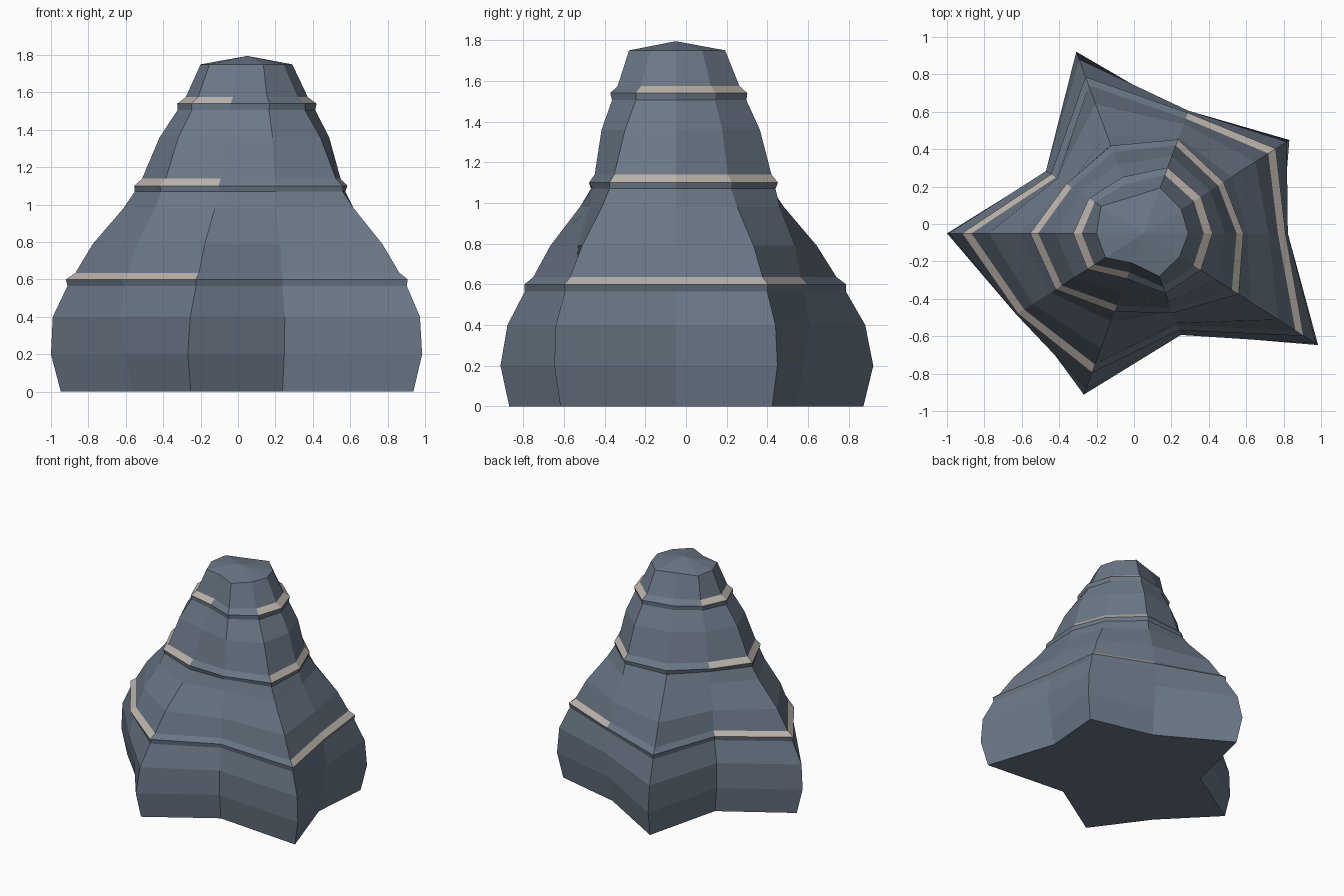
import bpy, bmesh, math

if "Cube" in bpy.data.objects:
    bpy.data.objects.remove(bpy.data.objects["Cube"])

CX, CY, SQUASH, SIDES = 0.05, -0.05, 0.88, 10

# star-shaped cross-sections: height -> radius at every 36 degrees
KEYS = [
    (0.20, [.74, .965, .75, 1.16, .64, 1.05, .80, 1.03, .64, 1.155]),
    (0.60, [.76, .875, .77, 1.00, .61, .97, .83, .89, .62, 1.06]),
    (1.10, [.535, .53, .60, .56, .51, .605, .58, .50, .51, .63]),
    (1.54, [.37, .38, .42, .36, .36, .375, .37, .29, .385, .38]),
    (1.75, [.24, .25, .29, .23, .28, .25, .25, .19, .275, .24]),
]
# rings: height, scale, radial offset (small ledges at the three bands)
RINGS = [(0, .95, 0), (.2, 1, 0), (.4, 1.03, 0), (.565, 1, -.015), (.6, 1, 0),
         (.635, 1, -.025), (.79, 1, -.005), (.98, 1, -.03), (1.07, 1, -.025),
         (1.10, 1, 0), (1.14, 1, -.022), (1.36, 1, 0), (1.505, 1, -.02),
         (1.54, 1, 0), (1.575, 1, -.025), (1.75, 1, 0)]
BAND_RINGS = {4, 9, 13}
BAND_SECTORS = {4, 5, 6, 9, 0, 1}


def radius(z, k):
    if z <= KEYS[0][0]:
        return KEYS[0][1][k]
    for (z0, a), (z1, b) in zip(KEYS, KEYS[1:]):
        if z <= z1:
            t = (z - z0) / (z1 - z0)
            return a[k] + (b[k] - a[k]) * t
    return KEYS[-1][1][k]


def material(name, color):
    m = bpy.data.materials.new(name)
    m.diffuse_color = (*color, 1)
    m.use_nodes = True
    m.node_tree.nodes["Principled BSDF"].inputs["Base Color"].default_value = m.diffuse_color
    return m


# rock tower body lofted through the rings
bm = bmesh.new()
loops = []
for z, scale, off in RINGS:
    ring = []
    for k in range(SIDES):
        a = math.tau * k / SIDES
        r = radius(z, k) * scale + off
        ring.append(bm.verts.new((CX + r * math.cos(a),
                                  CY + SQUASH * r * math.sin(a), z)))
    loops.append(ring)

for i in range(len(loops) - 1):
    for k in range(SIDES):
        n = (k + 1) % SIDES
        f = bm.faces.new((loops[i][k], loops[i][n], loops[i + 1][n], loops[i + 1][k]))
        # pale strata bands on two opposite flanks
        f.material_index = int(i in BAND_RINGS and k in BAND_SECTORS)

# flat base and shallow pointed cap
bm.faces.new(list(reversed(loops[0])))
apex = bm.verts.new((CX, CY, 1.795))
for k in range(SIDES):
    bm.faces.new((loops[-1][k], loops[-1][(k + 1) % SIDES], apex))

mesh = bpy.data.meshes.new("rock_spire")
bm.to_mesh(mesh)
bm.free()
mesh.materials.append(material("slate blue rock", (.147, .188, .245)))
mesh.materials.append(material("pale strata", (.50, .455, .40)))
obj = bpy.data.objects.new("rock_spire", mesh)
bpy.context.collection.objects.link(obj)
